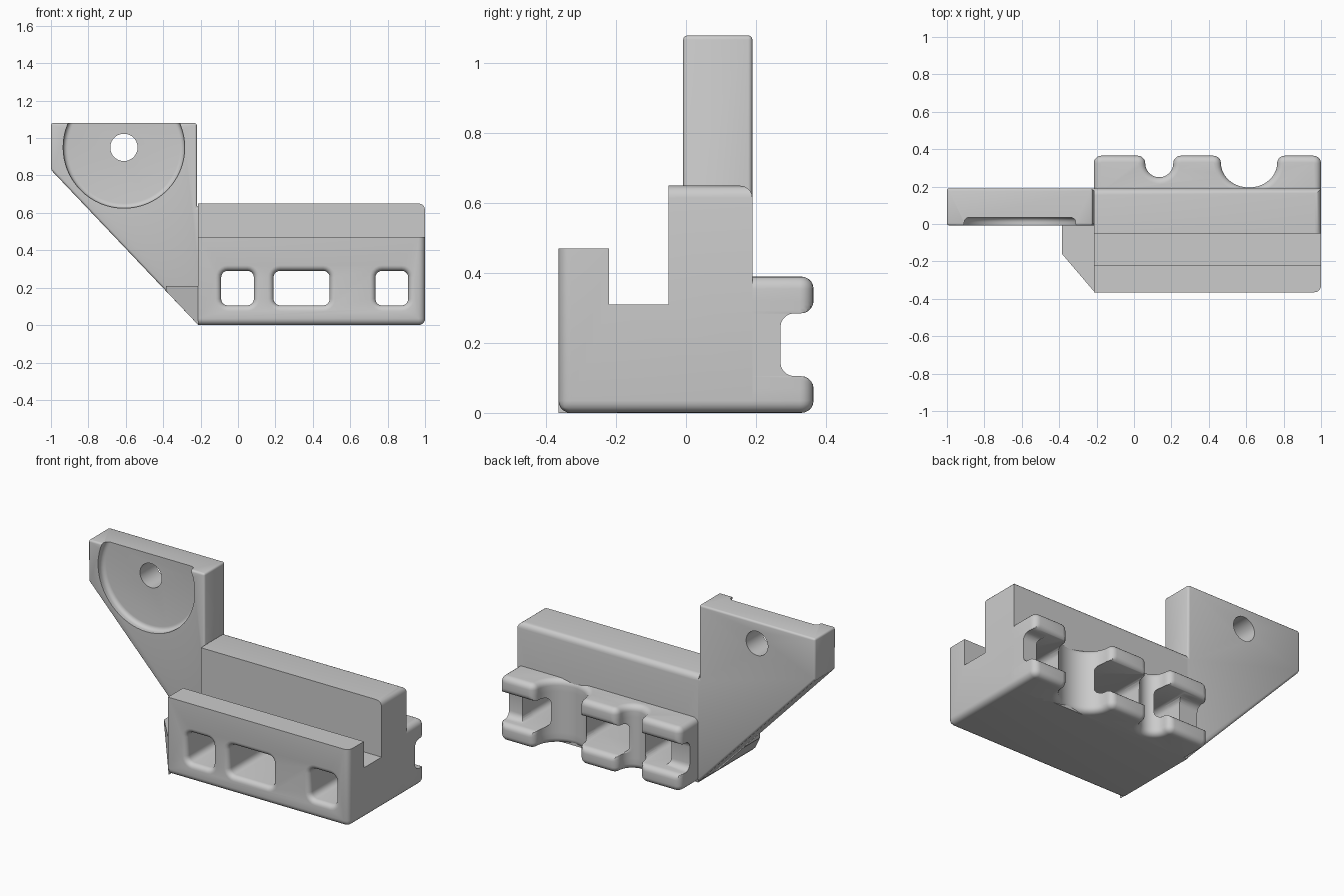
import bpy, bmesh, math
from mathutils import Vector

cube = bpy.data.objects.get("Cube")
if cube:
    bpy.data.objects.remove(cube)

grey = bpy.data.materials.new("plain grey")
grey.use_nodes = True
colour = (0.6, 0.6, 0.6, 1)
grey.diffuse_color = colour
grey.node_tree.nodes["Principled BSDF"].inputs["Base Color"].default_value = colour


def finish(name, bm):
    """Turn a bmesh into a named grey object."""
    bmesh.ops.remove_doubles(bm, verts=bm.verts, dist=0.0002)
    bmesh.ops.recalc_face_normals(bm, faces=bm.faces)
    mesh = bpy.data.meshes.new(name)
    bm.to_mesh(mesh)
    bm.free()
    mesh.materials.append(grey)
    obj = bpy.data.objects.new(name, mesh)
    bpy.context.collection.objects.link(obj)
    return obj


def loft(rings):
    """Skin a stack of closed rings and cap both ends."""
    bm = bmesh.new()
    rows = [[bm.verts.new(p) for p in ring] for ring in rings]
    n = len(rows[0])
    for low, high in zip(rows, rows[1:]):
        for i in range(n):
            j = (i + 1) % n
            bm.faces.new((low[i], low[j], high[j], high[i]))
    bm.faces.new(rows[0])
    bm.faces.new(rows[-1])
    return bm


def round_corner(prev, cur, nxt, r, steps=5):
    """Points of a fillet replacing one right-angled corner."""
    c = Vector(cur)
    a, b = (Vector(prev) - c).normalized(), (Vector(nxt) - c).normalized()
    mid = c + (a + b) * r
    angles = [math.pi / 2 * i / steps for i in range(steps + 1)]
    return [mid - (b * math.cos(t) + a * math.sin(t)) * r for t in angles]


def cut(obj, cutter):
    mod = obj.modifiers.new("cut", 'BOOLEAN')
    mod.operation, mod.solver, mod.object = 'DIFFERENCE', 'EXACT', cutter
    cutter.hide_render = True
    cutter.hide_set(True)


def smooth(obj):
    """Apply modifiers, then smooth everything but the sharp edges."""
    bpy.ops.object.select_all(action='DESELECT')
    obj.select_set(True)
    bpy.context.view_layer.objects.active = obj
    for mod in list(obj.modifiers):
        bpy.ops.object.modifier_apply(modifier=mod.name)
    bpy.ops.object.shade_smooth_by_angle(angle=math.radians(32))


LEFT, RIGHT, BACK = 1.0, -0.215, 0.365

# Main body: channel profile run along x, with a few rounded edges
profile = [(-BACK, 0), (0.19, 0), (0.19, 0.65), (-0.05, 0.65), (-0.05, 0.31),
           (-0.22, 0.31), (-0.22, 0.47), (-BACK, 0.47)]
bm = loft([[(x, y, z) for y, z in profile] for x in (RIGHT, LEFT)])


def is_rounded(edge):
    a, b = (v.co for v in edge.verts)
    m = (a + b) / 2
    end = abs(m.x - LEFT) < 0.01
    along = abs(a.x - b.x) > 0.5
    if along:
        return (m.y < -0.3 and m.z < 0.01) or (m.y > 0.1 and m.z > 0.6)
    return end and (m.z < 0.01 or m.z > 0.64 or m.y < -0.36)


bmesh.ops.bevel(bm, geom=[e for e in bm.edges if is_rounded(e)], offset=0.035,
                segments=5, profile=0.5, affect='EDGES')
body = finish("body", bm)

# Back rail: scalloped outline lofted upward, with a groove along its back
F = 0.04
outline = [Vector((RIGHT, 0.13))]
outline += round_corner((RIGHT, 0), (RIGHT, BACK), (0, BACK), F)
for cx, r, floor in ((0.135, 0.075, 0.25), (0.615, 0.15, 0.195)):
    outline += round_corner((cx - r - 1, BACK), (cx - r, BACK), (cx - r, 0), F)
    for i in range(1, 20):
        t = math.pi * i / 20
        outline.append(Vector((cx - r * math.cos(t),
                               BACK - F - (BACK - F - floor) * math.sin(t))))
    outline += round_corner((cx + r, 0), (cx + r, BACK), (cx + r + 1, BACK), F)
outline += round_corner((0, BACK), (LEFT, BACK), (LEFT, 0), F)
outline.append(Vector((LEFT, 0.13)))


def inset(points, d):
    """Move a clockwise outline inward by d."""
    moved = []
    for i, p in enumerate(points):
        a = (p - points[i - 1]).normalized()
        b = (points[(i + 1) % len(points)] - p).normalized()
        normal = Vector((a.y + b.y, -a.x - b.x)).normalized()
        scale = 1 / max(0.7, normal.dot(Vector((a.y, -a.x))))
        moved.append(p + normal * d * scale)
    return moved


R = 0.035
quarter = [math.pi / 2 * i / 5 for i in range(6)]
lower = [(R - R * math.cos(t), R * (1 - math.sin(t)), BACK) for t in quarter]
lower += [(0.07 + R * math.sin(t), 0, BACK - R * (1 - math.cos(t))) for t in quarter]
lower += [(0.105 + F * (1 - math.cos(t)), 0, 0.31 - F * math.sin(t)) for t in quarter]
layers = lower + [(0.39 - z, d, y) for z, d, y in reversed(lower)]
rings = [[(p.x, max(0.17, min(p.y, back)), z) for p in inset(outline, d)]
         for z, d, back in layers]
rail = finish("back_rail", loft(rings))


# Windows with flared front mouths, cut through body and rail
def window_ring(x0, x1, y, grow):
    z0, z1 = 0.105 - grow, 0.29 + grow
    x0, x1 = x0 - grow, x1 + grow
    box = [(x0, z0), (x1, z0), (x1, z1), (x0, z1)]
    pts = []
    for i in range(4):
        pts += round_corner(box[i - 1], box[i], box[(i + 1) % 4], 0.035 + grow)
    return [(p.x, y, p.y) for p in pts]


for x0, x1 in ((-0.09, 0.085), (0.19, 0.49), (0.735, 0.91)):
    flare = [(-0.5, 0.03)]
    flare += [(-BACK + 0.03 * (1 - math.cos(t)), 0.03 * (1 - math.sin(t))) for t in quarter]
    flare.append((0.45, 0))
    cutter = finish("window_cutter", loft([window_ring(x0, x1, y, g) for y, g in flare]))
    cut(body, cutter)
    cut(rail, cutter)

# Side wing: upright plate with a sloping underside
plate = [(-1, 0.83), (RIGHT, 0.003), (-0.17, 0.003), (-0.17, 0.63), (-0.22, 0.63),
         (-0.22, 1.08), (-1, 1.08)]
bm = loft([[(x, y, z) for x, z in plate] for y in (-0.008, 0.19)])
wing = finish("side_wing", bm)
bevel = wing.modifiers.new("soft edges", 'BEVEL')
bevel.width, bevel.segments = 0.012, 3


def disc(r, y):
    return [(-0.61 + r * math.cos(a), y, 0.95 + r * math.sin(a))
            for a in (math.tau * i / 64 for i in range(64))]


# Round recess with a soft floor edge, and the pin hole
steps = [(0.325, -0.1)] + [(0.30 + 0.025 * math.cos(t), 0.01 + 0.025 * math.sin(t))
                           for t in quarter]
cut(wing, finish("recess_cutter", loft([disc(r, y) for r, y in steps])))
cut(wing, finish("hole_cutter", loft([disc(0.073, y) for y in (-0.2, 0.4)])))

# Gusset between wing and body, trimmed by the same slope
foot = [(-0.385, 0.05), (-0.385, -0.16), (-0.21, -BACK), (-0.21, 0.05)]
bm = loft([[(x, y, z) for x, y in foot] for z in (0, 0.21)])
bmesh.ops.bisect_plane(bm, geom=bm.verts[:] + bm.edges[:] + bm.faces[:],
                       plane_co=(RIGHT, 0, 0.003), plane_no=(-0.83, 0, -0.785),
                       clear_outer=True)
bmesh.ops.holes_fill(bm, edges=bm.edges[:])
gusset = finish("gusset", bm)

for part in (body, rail, wing, gusset):
    smooth(part)
